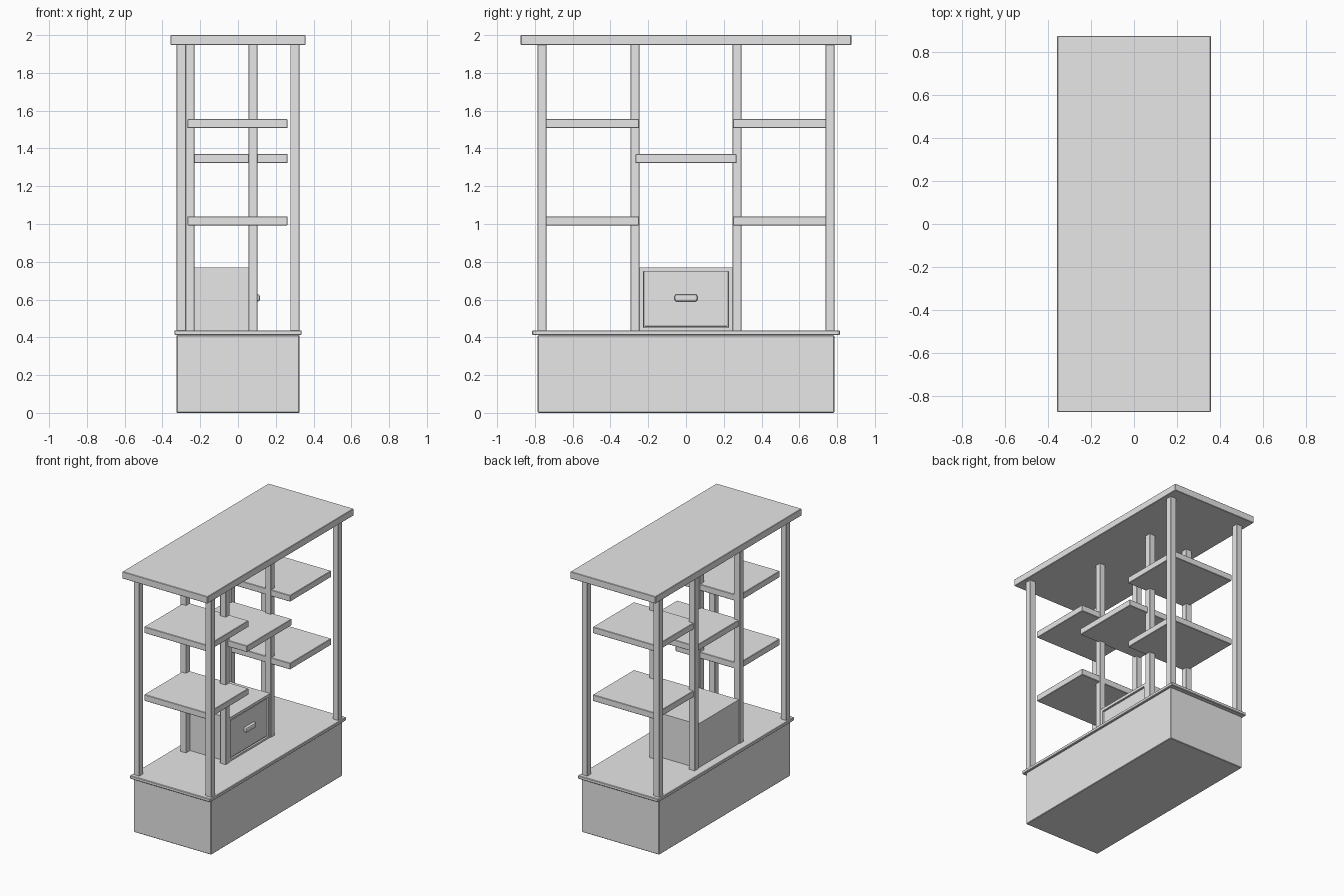
import bpy, bmesh

if "Cube" in bpy.data.objects:
    bpy.data.objects.remove(bpy.data.objects["Cube"])

grey = bpy.data.materials.new("plain_grey")
grey.use_nodes = True
grey.diffuse_color = (0.8, 0.8, 0.8, 1)
grey.node_tree.nodes["Principled BSDF"].inputs["Base Color"].default_value = (0.8, 0.8, 0.8, 1)


def box(name, x, y, z, bevel=0.003, segments=1, edit=None):
    """Box spanning the given (min, max) ranges."""
    bm = bmesh.new()
    bmesh.ops.create_cube(bm, size=1)
    for v in bm.verts:
        v.co = [r[0] if c < 0 else r[1] for c, r in zip(v.co, (x, y, z))]
    if edit:
        edit(bm)
    mesh = bpy.data.meshes.new(name)
    bm.to_mesh(mesh)
    bm.free()
    mesh.materials.append(grey)
    obj = bpy.data.objects.new(name, mesh)
    bpy.context.collection.objects.link(obj)
    if bevel:
        mod = obj.modifiers.new("soft_edges", "BEVEL")
        mod.width = bevel
        mod.segments = segments
    return obj


# Plinth, its lip and the top board
box("plinth", (-0.325, 0.325), (-0.785, 0.785), (0, 0.412), 0.004)
box("plinth_lip", (-0.337, 0.337), (-0.815, 0.815), (0.412, 0.437), 0.004)
box("top_board", (-0.357, 0.357), (-0.875, 0.875), (1.947, 2.0))

# Upright posts: wide outer set and narrow inner set
half = 0.024
for label, px_list, py in (("outer", (-0.301, 0.301), 0.762), ("inner", (-0.254, 0.079), 0.27)):
    for px in px_list:
        for side, s in (("front", -1), ("back", 1)):
            box(f"{label}_post_{side}", (px - half, px + half),
                (s * py - half, s * py + half), (0.43, 1.95), 0.002)

# Shelves: two at each end, one in the middle
depth = (-0.268, 0.263)
for z in (0.993, 1.507):
    box("front_shelf", depth, (-0.741, -0.249), (z, z + 0.048))
    box("back_shelf", depth, (0.249, 0.741), (z, z + 0.048))
box("middle_shelf", depth, (-0.268, 0.268), (1.322, 1.37))


# Drawer cabinet with a sunken, framed drawer face
def sink_drawer(bm):
    face = max(bm.faces, key=lambda f: f.calc_center_median().x)
    bmesh.ops.inset_region(bm, faces=[face], thickness=0.03)
    bmesh.ops.inset_region(bm, faces=[face], thickness=0.002, depth=-0.012)
    bmesh.ops.inset_region(bm, faces=[face], thickness=0.008)
    bmesh.ops.inset_region(bm, faces=[face], thickness=0.002, depth=0.006)


box("drawer_cabinet", (-0.272, 0.098), (-0.246, 0.246), (0.43, 0.77), 0, edit=sink_drawer)
box("drawer_handle", (0.085, 0.116), (-0.06, 0.06), (0.59, 0.628), 0.01, 2)
